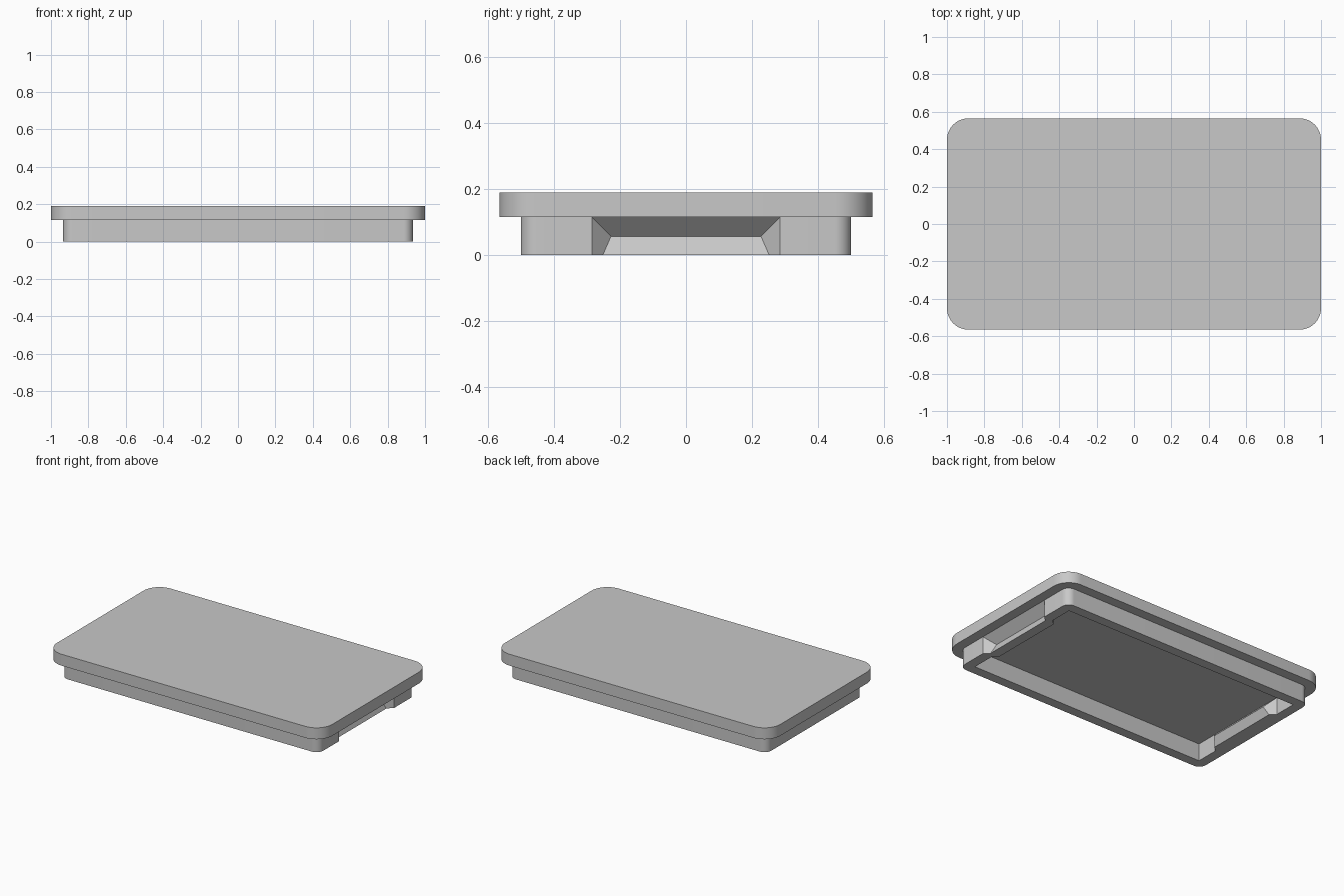
import bpy
import bmesh
from math import pi, sin, cos, radians

if "Cube" in bpy.data.objects:
    bpy.data.objects.remove(bpy.data.objects["Cube"], do_unlink=True)

LID_X, LID_Y, LID_R = 1.0, 0.565, 0.115   # half sizes and corner radius
OVERHANG = 0.065                          # also the skirt wall thickness
SKIRT_H, TOTAL_H = 0.115, 0.19
GRIP_HALF = 0.285
SPARE = 0.03                              # extra reach of cutting shapes

grey = bpy.data.materials.new("light grey")
grey.use_nodes = True
grey.diffuse_color = (0.58, 0.58, 0.58, 1)
grey.node_tree.nodes["Principled BSDF"].inputs["Base Color"].default_value = grey.diffuse_color


def finish(name, bm):
    bmesh.ops.recalc_face_normals(bm, faces=bm.faces)
    mesh = bpy.data.meshes.new(name)
    bm.to_mesh(mesh)
    bm.free()
    mesh.materials.append(grey)
    obj = bpy.data.objects.new(name, mesh)
    bpy.context.collection.objects.link(obj)
    return obj


def rounded_slab(name, hx, hy, radius, z0, z1, steps=12):
    """Rectangular slab with rounded vertical corners."""
    bm = bmesh.new()
    ring = []
    for quarter, (sx, sy) in enumerate([(1, 1), (-1, 1), (-1, -1), (1, -1)]):
        for i in range(steps + 1 if radius else 1):
            a = (quarter + i / steps) * pi / 2
            ring.append(bm.verts.new((sx * (hx - radius) + radius * cos(a),
                                      sy * (hy - radius) + radius * sin(a), z0)))
    base = bm.faces.new(ring)
    top = bmesh.ops.extrude_face_region(bm, geom=[base])["geom"]
    bmesh.ops.translate(bm, vec=(0, 0, z1 - z0),
                        verts=[v for v in top if isinstance(v, bmesh.types.BMVert)])
    return finish(name, bm)


def grip_wedge(name, side, x_face):
    """Convex finger-grip shape reaching inward from an end face."""
    profile = [(-SPARE, SKIRT_H + SPARE), (-SPARE, -SPARE),
               (0.02, -SPARE), (0.02, 0.017), (0.058, 0.057)]
    bm = bmesh.new()
    for depth, z in profile:
        for sy in (-1, 1):
            bm.verts.new((side * (x_face - depth), sy * (GRIP_HALF - depth), z))
    bmesh.ops.convex_hull(bm, input=bm.verts)
    bmesh.ops.dissolve_limit(bm, angle_limit=radians(1), verts=bm.verts, edges=bm.edges)
    return finish(name, bm)


def subtract(target, cutter):
    cutter.hide_render = True
    mod = target.modifiers.new("cut", "BOOLEAN")
    mod.operation = "DIFFERENCE"
    mod.solver = "EXACT"
    mod.object = cutter
    bpy.context.view_layer.objects.active = target
    bpy.ops.object.modifier_apply(modifier=mod.name)
    bpy.data.objects.remove(cutter, do_unlink=True)


# Lid plate
lid = rounded_slab("lid_plate", LID_X, LID_Y, LID_R, SKIRT_H, TOTAL_H)

# Skirt under the lid, and the cavity inside it
skirt_x, skirt_y = LID_X - OVERHANG, LID_Y - OVERHANG
skirt = rounded_slab("skirt", skirt_x, skirt_y, LID_R - OVERHANG, 0, SKIRT_H)
cavity = rounded_slab("cavity_cutter", skirt_x - OVERHANG, skirt_y - OVERHANG, 0,
                      -SPARE / 2, SKIRT_H + SPARE / 2)

# Finger grips: a groove outside each end, and a matching bulge inside
for side in (-1, 1):
    subtract(cavity, grip_wedge("grip_bulge", side, skirt_x - OVERHANG))
subtract(skirt, cavity)
for side in (-1, 1):
    subtract(skirt, grip_wedge("grip_groove", side, skirt_x))

# Smooth rounded corners, sharp edges elsewhere
bpy.ops.object.select_all(action="DESELECT")
for obj in (lid, skirt):
    obj.select_set(True)
bpy.context.view_layer.objects.active = lid
bpy.ops.object.shade_smooth_by_angle(angle=radians(25))
